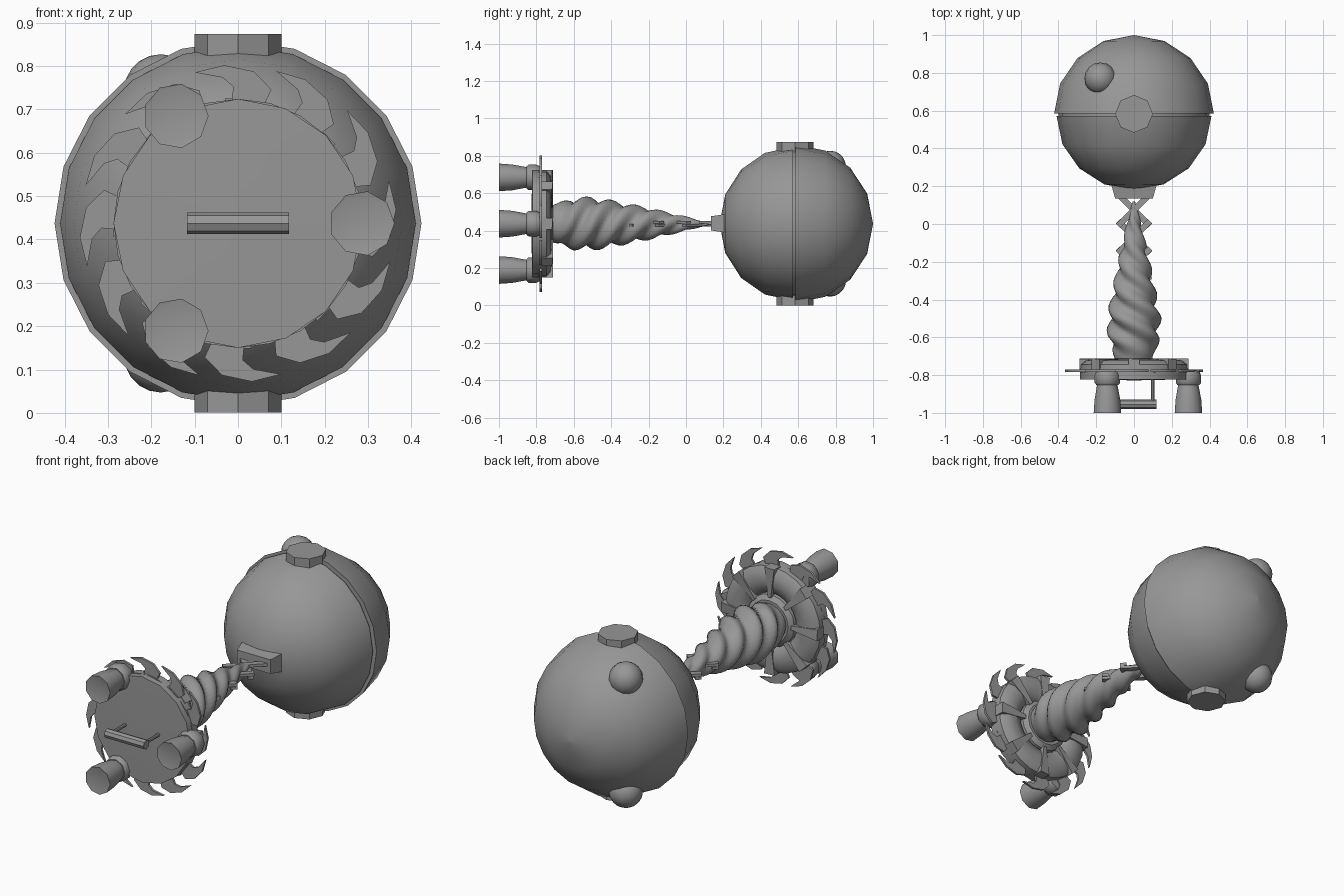
import bpy, bmesh, math
from mathutils import Vector

if "Cube" in bpy.data.objects:
    bpy.data.objects.remove(bpy.data.objects["Cube"])

CZ = 0.437  # height of the long axis
grey = bpy.data.materials.new("grey")
grey.diffuse_color = (0.31, 0.31, 0.31, 1)
grey.use_nodes = True
grey.node_tree.nodes["Principled BSDF"].inputs["Base Color"].default_value = grey.diffuse_color


def finish(name, bm, angle=35):
    bmesh.ops.recalc_face_normals(bm, faces=bm.faces)
    me = bpy.data.meshes.new(name)
    bm.to_mesh(me)
    bm.free()
    me.materials.append(grey)
    me.shade_smooth()
    me.set_sharp_from_angle(angle=math.radians(angle))
    ob = bpy.data.objects.new(name, me)
    bpy.context.collection.objects.link(ob)
    return ob


def skin(bm, rings):
    """Bridge closed rings of points and cap both ends."""
    vs = [[bm.verts.new(p) for p in ring] for ring in rings]
    n = len(vs[0])
    for a, b in zip(vs, vs[1:]):
        for i in range(n):
            bm.faces.new((a[i], a[(i + 1) % n], b[(i + 1) % n], b[i]))
    bm.faces.new(vs[0])
    bm.faces.new(vs[-1])


def lathe(name, profile, x=0, z=CZ, n=20, angle=35):
    """Turn (radius, y) pairs about an axis along y."""
    bm = bmesh.new()
    skin(bm, [[(x + r * math.cos(math.tau * i / n), y, z + r * math.sin(math.tau * i / n))
               for i in range(n)] for r, y in profile])
    return finish(name, bm, angle)


def rod(name, a, b, r, n=8):
    a, b = Vector(a), Vector(b)
    d = (b - a).normalized()
    u = d.orthogonal().normalized()
    v = d.cross(u)
    bm = bmesh.new()
    skin(bm, [[p + r * (u * math.cos(math.tau * i / n) + v * math.sin(math.tau * i / n))
               for i in range(n)] for p in (a, b)])
    return finish(name, bm)


def flat_bar(name, a, b, width, thick):
    a, b = Vector(a), Vector(b)
    s = (b - a).normalized().cross(Vector((0, 0, 1))) * width / 2
    t = Vector((0, 0, thick / 2))
    bm = bmesh.new()
    skin(bm, [[p + s + t, p - s + t, p - s - t, p + s - t] for p in (a, b)])
    return finish(name, bm)


# Ball: two half shells meeting at a narrow seam
Q = [math.radians(22.5 * i) for i in range(5)]
front = [(max(0.41 * math.sin(a), 0.001), 0.572 - 0.392 * math.cos(a)) for a in Q]
lathe("front_shell", front)
back = [(max(0.423 * math.sin(a), 0.001), 0.585 + 0.415 * math.cos(a)) for a in reversed(Q)]
lathe("back_shell", back)
lathe("seam_core", [(0.4, 0.565), (0.4, 0.59)])

# Round caps above and below the ball
for s, label in ((1, "top"), (-1, "bottom")):
    bm = bmesh.new()
    skin(bm, [[(r * math.cos(math.tau * i / 8), 0.583 + r * math.sin(math.tau * i / 8), CZ + s * h)
               for i in range(8)] for r, h in ((0.1, 0.37), (0.1, 0.436))])
    finish(label + "_cap", bm)

    # Eye bump on the rear upper and lower sides
    bm = bmesh.new()
    bmesh.ops.create_uvsphere(bm, u_segments=16, v_segments=10, radius=0.085)
    bmesh.ops.translate(bm, verts=bm.verts, vec=(-0.178, 0.77, CZ + s * 0.305))
    finish(label + "_bump", bm, 60)

# Tapered socket where the linkage enters the ball
bm = bmesh.new()
skin(bm, [[(x * sx, y, CZ + 0.002 + z * sz) for sx, sz in ((1, 1), (-1, 1), (-1, -1), (1, -1))]
          for x, y, z in ((0.1, 0.135, 0.038), (0.122, 0.215, 0.05))])
finish("socket", bm)

# Scissor linkage of crossed bars
for k, yc in enumerate((0.075, -0.07, -0.215)):
    for s in (-1, 1):
        flat_bar("linkage_bar", (-0.085 * s, yc - 0.085, CZ + s * 0.008),
                 (0.085 * s, yc + 0.085, CZ + s * 0.008), 0.032, 0.015)

# Twisted three-lobed cone
taper = [(-0.73, 0.095), (-0.68, 0.108), (-0.6, 0.125), (-0.5, 0.128), (-0.4, 0.112),
         (-0.2, 0.077), (0.0, 0.035), (0.12, 0.006)]


def cone_radius(y):
    for (y0, r0), (y1, r1) in zip(taper, taper[1:]):
        if y <= y1:
            return r0 + (r1 - r0) * (y - y0) / (y1 - y0)
    return taper[-1][1]


bm = bmesh.new()
rings = []
for j in range(61):
    y = -0.73 + 0.85 * j / 60
    depth = 0.15 * min(1, (y + 0.73) / 0.12)
    ring = []
    for i in range(36):
        a = math.tau * i / 36
        ridge = 2 * abs(math.cos(1.5 * (a + 15.7 * y))) ** 1.5 - 1
        r = cone_radius(y) * (1 + depth * ridge)
        ring.append((r * math.sin(a), y, CZ + r * math.cos(a)))
    rings.append(ring)
skin(bm, rings)
finish("twisted_cone", bm, 40)

# Base plate with hub and rounded rear ring
lathe("base_plate", [(0.001, -0.828), (0.287, -0.822), (0.287, -0.785), (0.12, -0.77)], n=16)
lathe("rear_ring", [(0.287, -0.79), (0.285, -0.745), (0.255, -0.722), (0.2, -0.718),
                    (0.15, -0.735), (0.13, -0.77)], n=24, angle=45)
lathe("hub", [(0.145, -0.78), (0.14, -0.73), (0.115, -0.712), (0.09, -0.712)], n=16)

# Raised radial ribs on the rear ring
for k in range(8):
    a = math.tau * k / 8
    d = Vector((math.cos(a), 0, math.sin(a)))
    t = Vector((-math.sin(a), 0, math.cos(a)))
    c = Vector((0, 0, CZ))
    bm = bmesh.new()
    skin(bm, [[c + d * r + t * w + Vector((0, y, 0)) for w, y in
               ((-h, -0.77), (-h, -0.716), (h, -0.712), (h, -0.77))]
              for r, h in ((0.13, 0.01), (0.288, 0.03))])
    finish("radial_rib", bm)

# Saw blade: twelve curved teeth given as (angle, radius)
tooth = [(106, 0.362), (95, 0.366), (84, 0.352), (76, 0.318), (79, 0.25),
         (94, 0.25), (92, 0.315), (96, 0.338)]
for k in range(12):
    bm = bmesh.new()
    skin(bm, [[(r * math.cos(math.radians(a + 30 * k)), y, CZ + r * math.sin(math.radians(a + 30 * k)))
               for a, r in tooth] for y in (-0.783, -0.771)])
    finish("saw_tooth", bm)

# Three flared nozzles around the base plate
for k in range(3):
    a = math.tau * k / 3
    x, z = 0.286 * math.cos(a), CZ + 0.286 * math.sin(a)
    lathe("nozzle", [(0.068, -0.998), (0.075, -1.0), (0.07, -0.93), (0.056, -0.855), (0.05, -0.83)],
          x, z, 9, 45)
    lathe("nozzle_collar", [(0.06, -0.852), (0.069, -0.842), (0.069, -0.8), (0.058, -0.775)],
          x, z, 9, 45)

# Grab handle on the front
rod("handle_bar", (-0.118, -0.955, CZ), (0.118, -0.955, CZ), 0.025)
for s in (-1, 1):
    rod("handle_post", (0.1 * s, -0.955, CZ), (0.1 * s, -0.81, CZ), 0.009)
